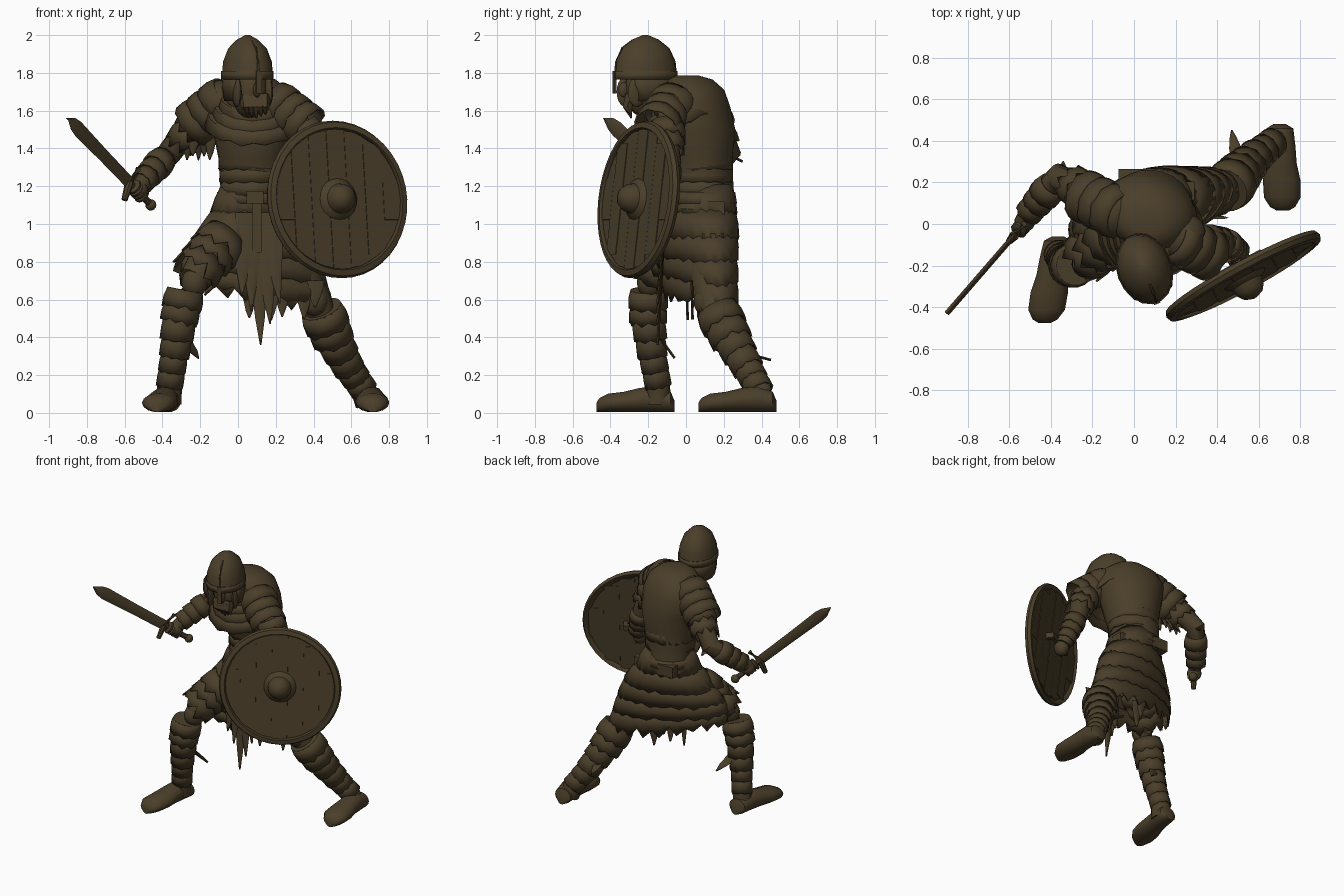
import bpy, bmesh, random
from math import sin, cos, pi, sqrt, radians
from mathutils import Vector, Matrix

random.seed(4)
if "Cube" in bpy.data.objects:
    bpy.data.objects.remove(bpy.data.objects["Cube"])

BROWN = (0.07, 0.049, 0.023, 1)
leather = bpy.data.materials.new("dark_brown")
leather.diffuse_color = BROWN
leather.use_nodes = True
leather.node_tree.nodes["Principled BSDF"].inputs["Base Color"].default_value = BROWN
UP = Vector((0, 0, 1))


def finish(name, bm, angle=40):
    bmesh.ops.recalc_face_normals(bm, faces=bm.faces)
    mesh = bpy.data.meshes.new(name)
    bm.to_mesh(mesh)
    bm.free()
    mesh.materials.append(leather)
    obj = bpy.data.objects.new(name, mesh)
    bpy.context.collection.objects.link(obj)
    bpy.ops.object.select_all(action='DESELECT')
    obj.select_set(True)
    bpy.context.view_layer.objects.active = obj
    bpy.ops.object.shade_smooth_by_angle(angle=radians(angle))
    return obj


def loft(name, rings, sides=16, jag=0, thick=0, keep=None):
    """Skin rings of (centre, u, v); jag tears the last ring, thick leaves the ends open."""
    bm = bmesh.new()
    rows = []
    for k, (c, u, v) in enumerate(rings):
        row = []
        for i in range(sides):
            a = 2 * pi * i / sides
            p = c + u * cos(a) + v * sin(a)
            if jag and k == len(rings) - 1:
                drop = (c - rings[k - 1][0]).normalized()
                p += drop * jag * (random.random() if i % 2 else -random.random())
            p.z = max(p.z, 0)
            row.append(bm.verts.new(p))
        rows.append(row)
    for k, (a, b) in enumerate(zip(rows, rows[1:])):
        for i in range(sides):
            j = (i + 1) % sides
            if keep is None or keep(k, (i + 0.5) / sides):
                bm.faces.new((a[i], a[j], b[j], b[i]))
    if not thick:
        bm.faces.new(rows[0])
        bm.faces.new(rows[-1])
    obj = finish(name, bm)
    if thick:
        shell = obj.modifiers.new("thickness", 'SOLIDIFY')
        shell.thickness = thick
    return obj


def hoop(x, y, z, rx, ry, yaw=0, tilt=0):
    turn = Matrix.Rotation(yaw, 3, 'Z')
    return Vector((x, y, z)), turn @ Vector((rx, 0, -tilt)), turn @ Vector((0, ry, 0))


def limb(points, squash=1):
    """Rings square to a path of (x, y, z, radius)."""
    path = [Vector(p[:3]) for p in points]
    rings = []
    for i, p in enumerate(points):
        t = (path[min(i + 1, len(path) - 1)] - path[max(i - 1, 0)]).normalized()
        ref = UP if abs(t.z) < 0.8 else Vector((0, 1, 0))
        u = t.cross(ref).normalized()
        rings.append((path[i], u * p[3], u.cross(t) * p[3] * squash))
    return rings


def ball(name, centre, size, yaw=0):
    bm = bmesh.new()
    place = Matrix.Translation(centre) @ Matrix.Rotation(yaw, 4, 'Z') @ Matrix.Diagonal((*size, 1))
    bmesh.ops.create_uvsphere(bm, u_segments=14, v_segments=10, radius=1, matrix=place)
    return finish(name, bm, 50)


def box(name, centre, size, u=Vector((1, 0, 0)), v=UP):
    bm = bmesh.new()
    axes = Matrix((u, v, u.cross(v))).transposed().to_4x4()
    bmesh.ops.create_cube(bm, size=1, matrix=Matrix.Translation(centre) @ axes @ Matrix.Diagonal((*size, 1)))
    return finish(name, bm)


def rag(name, top, tip, width, side=Vector((1, 0, 0))):
    """Torn cloth strip narrowing to a point."""
    top, tip = Vector(top), Vector(tip)
    rings = []
    for k in range(6):
        f = k / 5
        half = width * (1 - f ** 2) * random.uniform(0.8, 1.1) / 2 + 0.004
        rings.append((top.lerp(tip, f), side * half, side.cross(tip - top).normalized() * 0.008))
    return loft(name, rings, 6)


def bands(name, a, b, ra, rb, count, flare=0.012, jag=0.0):
    """Overlapping open cuffs from a to b."""
    a, b = Vector(a), Vector(b)
    for k in range(count):
        p, q = a.lerp(b, k / count), a.lerp(b, (k + 1.25) / count)
        r = ra + (rb - ra) * k / count
        loft(f"{name}_{k + 1}", limb([(*p, r), (*p.lerp(q, 0.5), r + flare), (*q, r + flare)]), 18, jag, 0.01)


# Torso, belts and lapped belly plates
torso = [(.09, .1, 1.08, .2, .16), (.07, .1, 1.2, .165, .15), (.08, .07, 1.35, .185, .175), (.08, .06, 1.5, .215, .2),
         (.07, .05, 1.62, .24, .18), (.07, .04, 1.71, .2, .16), (.07, .02, 1.765, .13, .12), (.07, .01, 1.785, .07, .06)]
loft("torso", [hoop(*t, -.3) for t in torso], 24)
for k in range(3):
    z = 1.37 - k * .07
    loft(f"belly_plate_{k + 1}", [hoop(.075, .08, z, .172 - k * .004, .165 - k * .004),
                                  hoop(.075, .08, z - .08, .18 - k * .004, .17 - k * .003)], 24, .008, .01)
loft("belt", [hoop(.075, .09, 1.17, .185, .17), hoop(.08, .09, 1.11, .2, .18)], 24, 0, .015)
box("buckle", (.09, -.09, 1.14), (.09, .07, .03))
box("back_pouch", (-.01, .235, 1.11), (.13, .08, .06))
box("side_pouch", (.26, .16, 1.07), (.06, .1, .09))
box("hanging_strap", (.1, -.13, .98), (.05, .26, .02))

# Tiered ragged skirt, higher on the right side
skirt = [(.07, .1, 1.21, .16, .14, 0), (.08, .09, 1.08, .22, .165, 0), (.08, .08, .95, .31, .175, 0),
         (.07, .07, .84, .37, .17, .02), (.08, .07, .74, .4, .165, .04), (.1, .075, .64, .41, .155, .06)]
for k, (a, b) in enumerate(zip(skirt, skirt[1:])):
    lower = [b[0], b[1], b[2] - .02, b[3] + .012, b[4] + .012]
    middle = [(p + q) / 2 + (.006 if n > 2 else 0) for n, (p, q) in enumerate(zip(a, lower))]
    rows = ((a, a[5]), (middle, (a[5] + b[5]) / 2), (lower, b[5]))
    loft(f"skirt_tier_{k + 1}", [hoop(*r[:5], .3, t) for r, t in rows], 44, .05 if k == 4 else .016, .01)
for k in range(5):
    x = .02 + k * .05
    rag(f"front_cloth_{k + 1}", (x * .6 + .03, -.11, 1.06), (x, -.15, (.62, .54, .36, .47, .58)[k]), .11)
for k in range(7):
    x = .06 + k * .058
    rag(f"hem_rag_{k + 1}", (x, .1 + .13 * sin(k * 2), .7), (x, .1 + .12 * sin(k * 2), random.uniform(.48, .6)), .08)

# Cowl folds around the neck
for k in range(4):
    r = .125 + k * .034
    lean = Matrix.Rotation(.42, 3, 'X')
    loft(f"cowl_fold_{k + 1}", [(Vector((.08, -.07 + k * .012, 1.7 - k * .042 + d)), lean @ Vector((r + e, 0, 0)),
                                 lean @ Vector((0, r + e, 0))) for d, e in ((.03, -.05), (.01, .01), (-.05, .03))],
         24, .012, .015)

# Head, beard and open-faced helmet
YAW = .35
ball("head", (.06, -.21, 1.71), (.095, .12, .15), YAW)
ball("nose", (.1, -.33, 1.71), (.02, .03, .04), YAW)
loft("neck", limb([(.06, -.16, 1.68, .09), (.07, -.04, 1.56, .12)]))
for k in range(5):
    x = .04 + k * .024
    loft(f"beard_lock_{k + 1}", limb([(x, -.29, 1.68, .035), (x + .005, -.31, 1.62, .028), (x + .01, -.29, 1.56 + .01 * abs(k - 2), .004)]), 6)
dome = [(2, .012, .015), (1.975, .055, .075), (1.93, .098, .132), (1.86, .124, .165), (1.77, .132, .174)]
loft("helmet", [hoop(.05, -.215, z, rx, ry, YAW) for z, rx, ry in dome], 18)
loft("helmet_brow", [hoop(.05, -.215, z, .134, .176, YAW) for z in (1.81, 1.765)], 18, 0, .005)
loft("helmet_guard", [hoop(.05, -.215 + f, z, r, .04 + r, YAW) for z, f, r in ((1.78, 0, .13), (1.72, .003, .127), (1.65, .01, .12))],
     20, 0, .01, lambda k, f: f < (.62, .58)[k] or f > (.88, .92)[k])
front = Matrix.Rotation(YAW, 3, 'Z') @ Vector((0, -1, 0))
across = front.cross(UP)
box("nose_guard", Vector((.05, -.215, 1.75)) + front * .174, (.032, .12, .012), across)
for s in (-1, 1):
    ball("cheek_plate", Vector((.05, -.215, 1.7)) + front * .08 - across * s * .088, (.02, .05, .08), YAW)
crest = [(1.99, .0), (1.97, .073), (1.93, .13), (1.86, .163), (1.77, .172)]
loft("helmet_ridge", limb([(*(Vector((.05, -.215, z)) + front * r), .007) for z, r in crest]), 6)

# Shoulder guards
bands("right_shoulder_plate", (-.05, .04, 1.68), (-.23, .13, 1.53), .115, .115, 3, .014, .008)
bands("left_shoulder_plate", (.18, -.06, 1.66), (.36, -.15, 1.52), .11, .11, 3, .014, .008)
ball("right_shoulder", (-.1, .06, 1.645), (.12, .13, .115))
ball("left_shoulder", (.23, -.06, 1.63), (.12, .12, .105))

# Arms, bracers and hands
loft("right_arm", limb([(-.12, .07, 1.62, .1), (-.27, .17, 1.5, .075), (-.36, .225, 1.38, .066), (-.43, .15, 1.3, .068),
                        (-.5, .05, 1.22, .05), (-.53, .01, 1.19, .04)]))
loft("left_arm", limb([(.26, -.07, 1.6, .095), (.37, -.12, 1.47, .075), (.42, -.09, 1.33, .065), (.46, -.11, 1.22, .065),
                       (.5, -.15, 1.1, .05)]))
bands("right_bracer", (-.39, .19, 1.35), (-.5, .06, 1.23), .07, .05, 3, .01, .006)
bands("left_bracer", (.43, -.09, 1.31), (.49, -.13, 1.14), .067, .05, 3, .01, .006)
bands("right_sleeve", (-.2, .12, 1.56), (-.28, .18, 1.45), .095, .082, 2, .008, .04)
bands("left_sleeve", (.33, -.1, 1.53), (.4, -.1, 1.4), .09, .08, 2, .008, .04)
for k in range(5):
    x = -.14 - k * .03
    rag(f"sleeve_rag_{k + 1}", (x, .08, 1.52), (x - .01, .1 + .03 * (k % 3), 1.34 + .02 * (k % 2)), .07)
rag("elbow_spike", (-.35, .2, 1.38), (-.34, .3, 1.33), .06)
ball("left_hand", (.5, -.17, 1.08), (.05, .055, .06))

# Sword with diamond-section blade
tip, hilt = Vector((-.9, -.43, 1.56)), Vector((-.575, -.055, 1.22))
d = (tip - hilt).normalized()
edge = (UP - d * d.z).normalized()
flat = d.cross(edge)
blade = [(0, .036), (.25, .038), (.5, .044), (.55, .035), ((tip - hilt).length, .003)]
loft("blade", [(hilt + d * s, edge * w, flat * .013) for s, w in blade], 4)
loft("crossguard", limb([(*(hilt + edge * s - d * abs(s) * .2), r) for s, r in ((-.1, .016), (0, .024), (.1, .016))]), 8)
loft("grip", [(hilt - d * s, edge * .02, flat * .018) for s in (0, .2)], 8)
ball("pommel", hilt - d * .21, (.03, .03, .03))
ball("right_hand", hilt - d * .075 + Vector((.01, .02, 0)), (.05, .05, .05))
for k in range(4):
    loft(f"finger_{k + 1}", [(hilt - d * (.03 + k * .026 + s), edge * r, flat * r)
                             for s, r in ((0, .034), (.006, .043), (.018, .043), (.024, .034))], 10)

# Round shield with planks, rim, boss and grip
hub = Vector((.525, -.25, 1.13))
n = Vector((.47, -.87, .12)).normalized()
su = UP.cross(n).normalized()
sv = n.cross(su)


def disc(name, profile, sides=40):
    return loft(name, [(hub + n * o, su * r, sv * r) for o, r in profile], sides)


disc("shield_board", [(-.012, .39), (.012, .39)])
disc("shield_boss", [(.008, .115), (.025, .105), (.04, .08), (.075, .072), (.105, .05), (.12, .012)], 20)
loft("shield_rim", [(hub + n * o, su * r, sv * r) for o, r in
                    ((-.012, .375), (-.022, .41), (0, .42), (.022, .41), (.028, .38), (.012, .37))], 40, 0, .006)
for k in range(7):
    x = (k - 3) * .108
    tall = 2 * sqrt(.385 ** 2 - (abs(x) + .03) ** 2) if k not in (0, 6) else .22
    box(f"shield_plank_{k + 1}", hub + su * x, (.104, tall, .03 + .003 * (k % 2)), su, sv)
box("shield_grip", hub - n * .06, (.26, .035, .025), su, sv)
for s in (-1, 1):
    box("grip_post", hub - n * .04 + su * s * .12, (.03, .04, .06), su, sv)

# Legs: thigh, shin, foot, cuffs, straps
LEGS = {
    "right": ([(.02, .03, 1, .13), (-.13, -.08, .83, .125), (-.23, -.17, .71, .08), (-.28, -.2, .6, .075)],
              [(-.28, -.2, .65, .095), (-.31, -.2, .5, .085), (-.335, -.18, .32, .068), (-.36, -.15, .16, .065), (-.37, -.15, .05, .07)],
              (-.365, -.06), (-.43, -.475)),
    "left": ([(.19, .1, .95, .13), (.32, .12, .74, .11), (.41, .13, .61, .078), (.45, .17, .5, .075)],
             [(.44, .16, .55, .11), (.5, .235, .4, .092), (.58, .32, .25, .072), (.66, .385, .13, .066), (.69, .395, .05, .07)],
             (.7, .48), (.715, .065))}
for side, (thigh, shin, heel, toe) in LEGS.items():
    loft(f"{side}_thigh", limb(thigh))
    loft(f"{side}_shin", limb(shin))
    ball(f"{side}_knee", Vector(thigh[2][:3]) + Vector((0, -.02, -.02)), (.07, .07, .08))
    shape = ((0, .03, .03), (.05, .055, .065), (.25, .07, .072), (.45, .065, .075), (.65, .055, .09), (.85, .05, .088), (.96, .038, .06), (1, .025, .03))
    foot = []
    for f, z, w in shape:
        x, y = (h + (t - h) * f for h, t in zip(heel, toe))
        foot.append((Vector((x, y, z + .003)), Vector((w, 0, 0)), Vector((0, 0, z))))
    loft(f"{side}_foot", foot, 14)
    bands(f"{side}_boot_cuff", shin[0][:3], shin[1][:3], shin[0][3], shin[1][3], 2, .012, .015)
    bands(f"{side}_greave", shin[1][:3], shin[2][:3], shin[1][3], shin[2][3], 2, .005, .008)
    bands(f"{side}_ankle_wrap", shin[2][:3], shin[3][:3], shin[2][3], shin[3][3], 2, .006, .006)
bands("right_thigh_cloth", (-.06, -.03, .92), (-.22, -.15, .75), .13, .11, 3, .012, .04)
rag("right_boot_strap", (-.3, -.14, .4), (-.21, -.06, .29), .08)
rag("left_boot_strap", (.5, .3, .32), (.47, .45, .28), .07)
